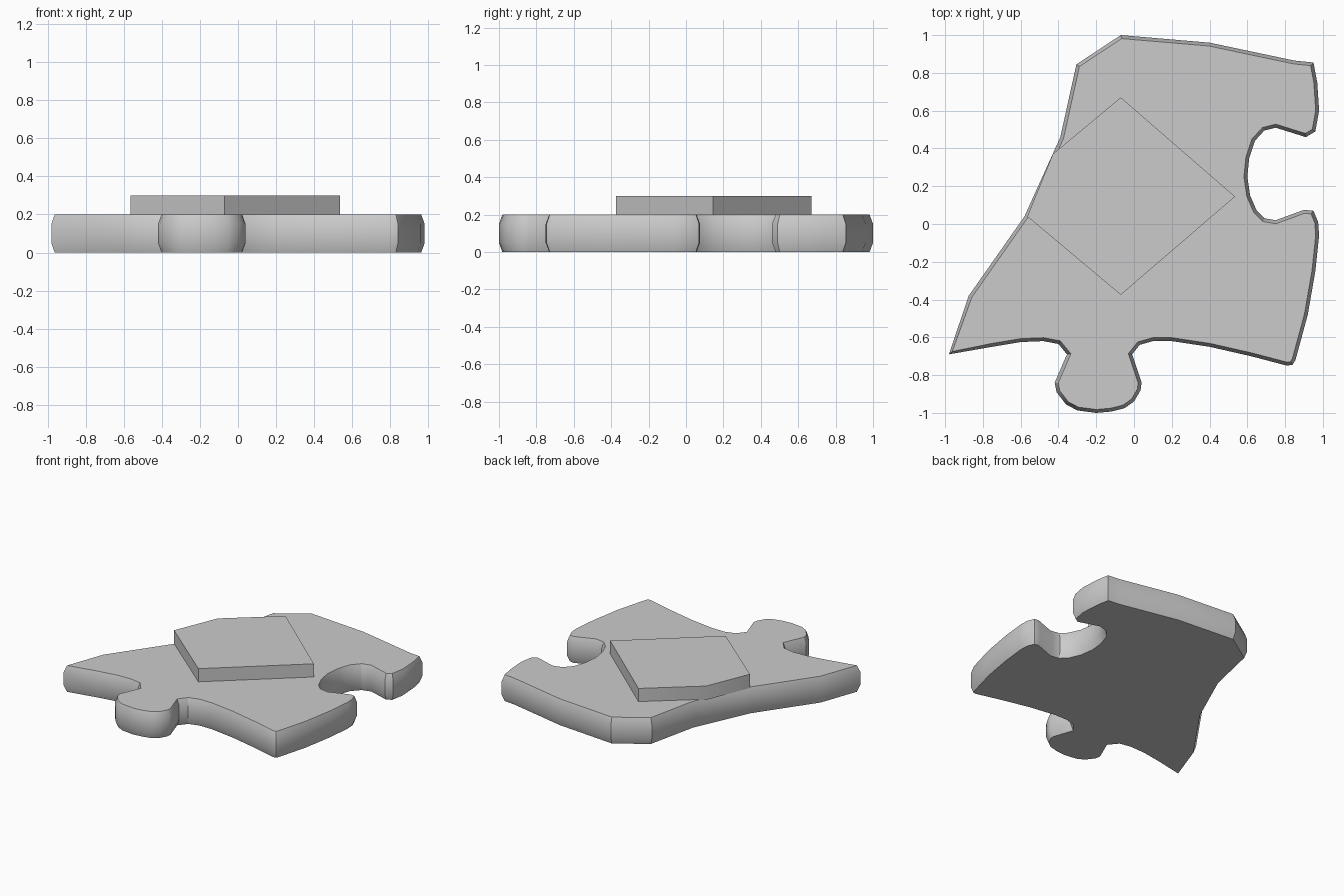
import bpy, bmesh, math
from mathutils import Vector

if "Cube" in bpy.data.objects:
    bpy.data.objects.remove(bpy.data.objects["Cube"])

grey = bpy.data.materials.new("light grey")
grey.diffuse_color = (0.6, 0.6, 0.6, 1)
grey.use_nodes = True
grey.node_tree.nodes["Principled BSDF"].inputs["Base Color"].default_value = grey.diffuse_color


def loft(name, rings, angle=30):
    """Closed solid through stacked rings of (x, y, z) points, bottom first."""
    bm = bmesh.new()
    loops = [[bm.verts.new(p) for p in ring] for ring in rings]
    n = len(loops[0])
    for a, b in zip(loops, loops[1:]):
        for i in range(n):
            j = (i + 1) % n
            bm.faces.new((a[i], a[j], b[j], b[i]))
    bm.faces.new(loops[0][::-1])
    bm.faces.new(loops[-1])
    bmesh.ops.recalc_face_normals(bm, faces=bm.faces)
    me = bpy.data.meshes.new(name)
    bm.to_mesh(me)
    bm.free()
    ob = bpy.data.objects.new(name, me)
    bpy.context.collection.objects.link(ob)
    me.materials.append(grey)
    bpy.ops.object.select_all(action='DESELECT')
    ob.select_set(True)
    bpy.context.view_layer.objects.active = ob
    bpy.ops.object.shade_smooth_by_angle(angle=math.radians(angle))
    return ob


def inset(points, d):
    """Move a clockwise outline inward by d, with a limited miter at corners."""
    out = []
    for i, p in enumerate(points):
        a = (p - points[i - 1]).normalized()
        b = (points[(i + 1) % len(points)] - p).normalized()
        na, nb = Vector((a.y, -a.x)), Vector((b.y, -b.x))
        m = (na + nb).normalized()
        out.append(p + m * d * min(1 / max(m.dot(na), 0.1), 1.3))
    return out


# Outline of the jigsaw piece, clockwise from the back corner
outline = [Vector(p) for p in [
    # back edge
    (-.07, 1), (.40, .96), (.85, .865), (.95, .855),
    # right edge with socket
    (.97, .75), (.98, .60), (.96, .49), (.91, .46), (.75, .51), (.69, .495),
    (.64, .44), (.61, .35), (.60, .25), (.615, .15), (.65, .07), (.69, .03),
    (.75, .02), (.90, .075), (.95, .07), (.975, .01), (.98, -.06),
    (.96, -.25), (.92, -.48), (.855, -.72), (.84, -.745), (.81, -.75),
    # front edge with tab
    (.62, -.70), (.40, -.65), (.20, -.62), (.10, -.62), (.03, -.64),
    (-.01, -.69), (.04, -.84), (.035, -.88), (0, -.94), (-.05, -.975),
    (-.12, -.993), (-.20, -1), (-.30, -.987), (-.36, -.955), (-.41, -.89),
    (-.42, -.84), (-.355, -.69), (-.40, -.635), (-.48, -.62), (-.60, -.625),
    (-.75, -.65), (-.98, -.69),
    # broken left edge
    (-.875, -.38), (-.58, .04), (-.39, .46), (-.305, .845)]]

# Slab with softened upper and lower rims
profile = [(0, .018), (.05, 0), (.15, 0), (.2, .018)]
loft("puzzle_piece",
     [[(p.x, p.y, z) for p in inset(outline, d)] for z, d in profile])

# Raised diamond plate, clipped by the left edge
plate = [(-.07, .67), (.535, .145), (-.07, -.375), (-.565, .04), (-.43, .37)]
loft("raised_plate", [[(x, y, z) for x, y in plate] for z in (.195, .3)])
